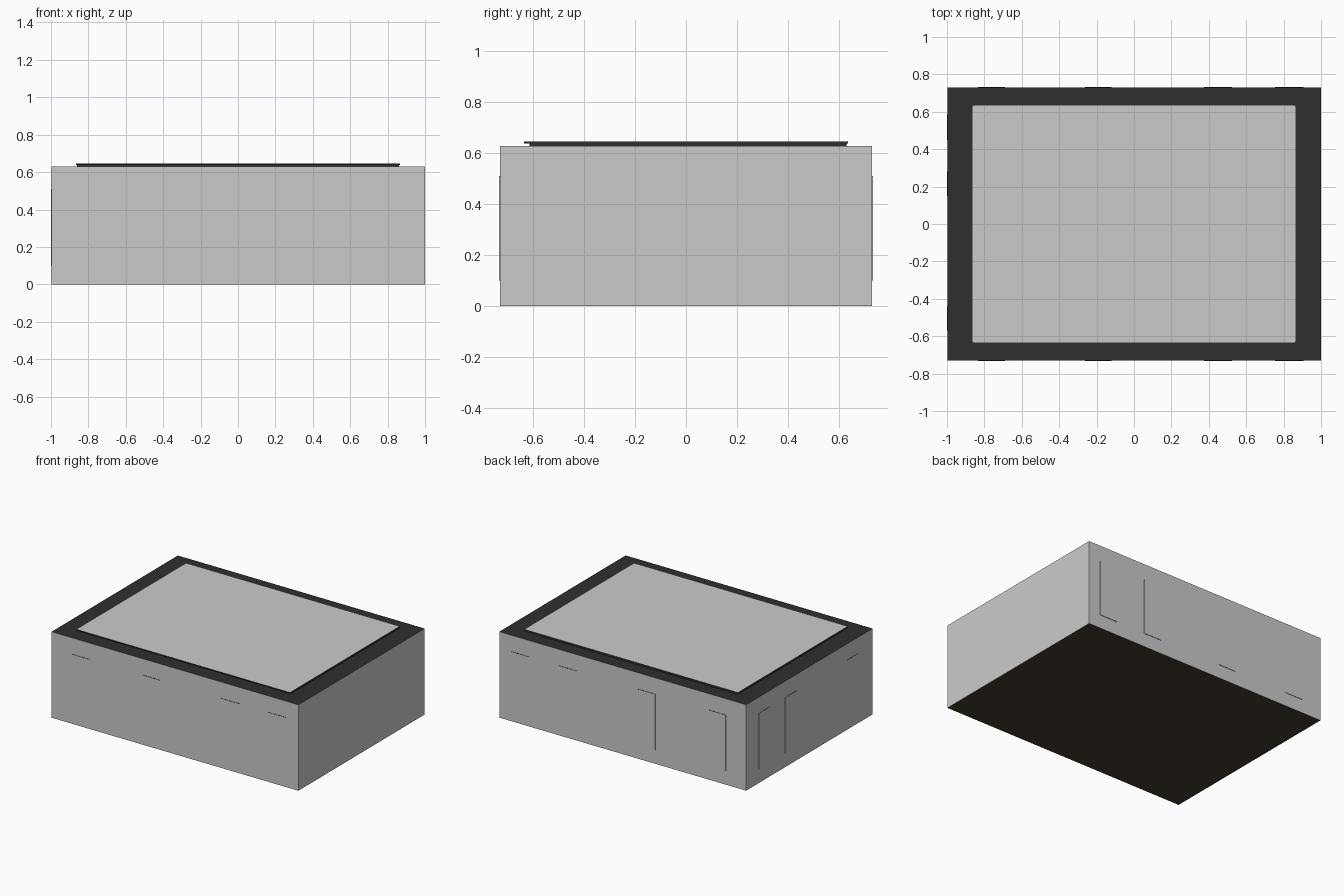
import bpy, bmesh

if "Cube" in bpy.data.objects:
    bpy.data.objects.remove(bpy.data.objects["Cube"])


def material(name, rgb):
    m = bpy.data.materials.new(name)
    m.diffuse_color = (*rgb, 1)
    m.use_nodes = True
    m.node_tree.nodes["Principled BSDF"].inputs["Base Color"].default_value = m.diffuse_color
    return m


GREY = material("light grey", (0.6, 0.6, 0.6))
BLACK = material("charcoal", (0.028, 0.028, 0.028))
BROWN = material("dark brown", (0.06, 0.042, 0.026))


def box(name, x0, x1, y0, y1, z0, z1, mats, corner=0.0):
    bm = bmesh.new()
    bmesh.ops.create_cube(bm, size=1)
    for v in bm.verts:
        v.co.x = x1 if v.co.x > 0 else x0
        v.co.y = y1 if v.co.y > 0 else y0
        v.co.z = z1 if v.co.z > 0 else z0
    if corner:
        upright = [e for e in bm.edges
                   if abs(e.verts[0].co.z - e.verts[1].co.z) > 1e-5]
        bmesh.ops.bevel(bm, geom=upright, offset=corner, segments=3,
                        profile=0.5, affect='EDGES')
    bm.normal_update()
    # material slots: 0 sides, 1 top, 2 bottom
    if len(mats) == 3:
        for f in bm.faces:
            f.material_index = 1 if f.normal.z > 0.5 else 2 if f.normal.z < -0.5 else 0
    me = bpy.data.meshes.new(name)
    bm.to_mesh(me)
    bm.free()
    for m in mats:
        me.materials.append(m)
    ob = bpy.data.objects.new(name, me)
    bpy.context.collection.objects.link(ob)
    return ob


# Main body: grey walls, charcoal top, brown underside
box("body", -0.998, 1, -0.73, 0.73, 0, 0.629, (GREY, BLACK, BROWN))

# Raised top: charcoal riser under a light panel
box("top_riser", -0.86, 0.86, -0.615, 0.63, 0.629, 0.639, (BLACK,), 0.008)
box("top_panel", -0.865, 0.865, -0.635, 0.635, 0.639, 0.646,
    (BLACK, GREY, BLACK), 0.008)

# Barely raised plain strips on the front and back walls
for i, (a, b) in enumerate([(-0.835, -0.69), (-0.263, -0.12),
                            (0.375, 0.525), (0.755, 0.905)]):
    box(f"front_strip_{i}", a, b, -0.733, -0.729, 0.1, 0.51, (GREY, BLACK, BLACK))
    box(f"back_strip_{i}", a, b, 0.729, 0.733, 0.1, 0.51, (GREY, BLACK, BLACK))

# Matching strips on the left wall
for i, (a, b) in enumerate([(0.45, 0.585), (0.15, 0.28), (-0.57, -0.44)]):
    box(f"left_strip_{i}", -1.0, -0.997, a, b, 0.1, 0.51, (GREY, BLACK, BLACK))
